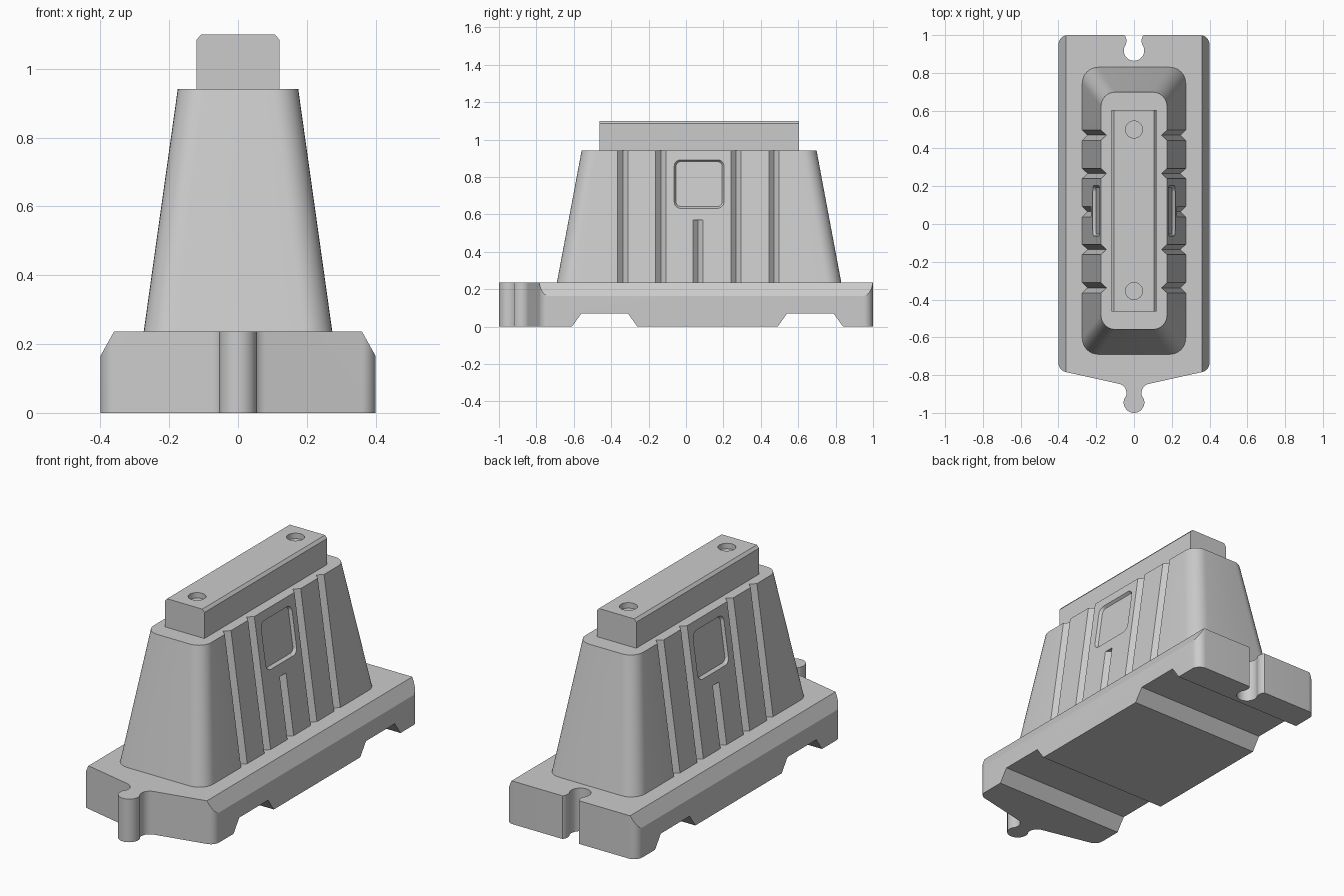
import bpy, bmesh
from math import sin, cos, radians

if "Cube" in bpy.data.objects:
    bpy.data.objects.remove(bpy.data.objects["Cube"])

BASE_TOP, BODY_TOP, BLOCK_TOP = 0.237, 0.942, 1.10


def arc(cx, cy, r, a0, a1, n=10):
    return [(cx + r * cos(radians(a0 + (a1 - a0) * i / n)),
             cy + r * sin(radians(a0 + (a1 - a0) * i / n))) for i in range(n + 1)]


def rounded_rect(cx, cy, hx, hy, r, n=8):
    return (arc(cx + hx - r, cy + hy - r, r, 0, 90, n) + arc(cx - hx + r, cy + hy - r, r, 90, 180, n)
            + arc(cx - hx + r, cy - hy + r, r, 180, 270, n) + arc(cx + hx - r, cy - hy + r, r, 270, 360, n))


def loft(name, rings):
    """Closed solid through rings that have equal point counts."""
    bm = bmesh.new()
    vs = [[bm.verts.new(p) for p in ring] for ring in rings]
    n = len(vs[0])
    for a, b in zip(vs, vs[1:]):
        for i in range(n):
            bm.faces.new((a[i], a[(i + 1) % n], b[(i + 1) % n], b[i]))
    bm.faces.new(vs[0])
    bm.faces.new(vs[-1])
    bmesh.ops.recalc_face_normals(bm, faces=bm.faces)
    me = bpy.data.meshes.new(name)
    bm.to_mesh(me)
    bm.free()
    ob = bpy.data.objects.new(name, me)
    bpy.context.collection.objects.link(ob)
    return ob


def flat(pts, z):
    return [(x, y, z) for x, y in pts]


def cut(ob, cutter):
    cutter.hide_render = True
    mod = ob.modifiers.new("cut", 'BOOLEAN')
    mod.operation, mod.solver, mod.object = 'DIFFERENCE', 'EXACT', cutter
    bpy.ops.object.select_all(action='DESELECT')
    bpy.context.view_layer.objects.active = ob
    ob.select_set(True)
    bpy.ops.object.modifier_apply(modifier=mod.name)
    bpy.data.objects.remove(cutter)


def smooth(ob):
    bpy.ops.object.select_all(action='DESELECT')
    bpy.context.view_layer.objects.active = ob
    ob.select_set(True)
    bpy.ops.object.shade_smooth_by_angle(angle=radians(20))


# Base: half outline with coupling tab (front) and matching notch (back), mirrored
half = (arc(0, -0.945, 0.055, -90, 29) + arc(0.09, -0.895, 0.05, 209 - 5, 102)
        + arc(0.35, -0.735, 0.05, -78, 0) + arc(0.35, 0.95, 0.05, 0, 90)
        + arc(0.09, 0.97, 0.05, 143, 205) + arc(0, 0.918, 0.054, 30, -90))
half[0], half[-1] = (0, half[0][1]), (0, half[-1][1])
outline = half + [(-x, y) for x, y in half[-2:0:-1]]
base = loft("base", [flat(outline, 0), flat(outline, BASE_TOP)])

# Chamfers along the long sides
for s in (-1, 1):
    tri = [(0.4 + 0.02, 0.165 - 0.036), (0.36 - 0.02, BASE_TOP + 0.036), (0.5, BASE_TOP + 0.036), (0.5, 0.129)]
    cut(base, loft("chamfer_cutter", [[(s * x, y, z) for x, z in tri] for y in (-1.2, 1.2)]))

# Forklift slots across the underside
for yc in (-0.435, 0.665):
    trap = [(yc - 0.195, -0.028), (yc + 0.195, -0.028), (yc + 0.125, 0.07), (yc - 0.125, 0.07)]
    cut(base, loft("slot_cutter", [[(x, y, z) for y, z in trap] for x in (-0.6, 0.6)]))
smooth(base)

# Tapered body
body = loft("body", [flat(rounded_rect(0, 0.07, 0.274, 0.76, 0.085), BASE_TOP),
                     flat(rounded_rect(0, 0.07, 0.175, 0.628, 0.075), BODY_TOP)])


def wall(z):
    return 0.274 - 0.099 * (z - BASE_TOP) / (BODY_TOP - BASE_TOP)


# V grooves and recessed panel on both sloping sides
for s in (-1, 1):
    for yc, top in ((-0.338, 1.0), (-0.135, 1.0), (0.065, 0.57), (0.267, 1.0), (0.47, 1.0)):
        rings = [[(s * (wall(z) - 0.029), yc, z), (s * (wall(z) + 0.029), yc - 0.054, z),
                  (s * (wall(z) + 0.029), yc + 0.054, z)] for z in (0.2, top)]
        cut(body, loft("groove_cutter", rings))
    rings = [[(s * (wall(z) + d), y, z) for y, z in
              rounded_rect(0.07, 0.7625, 0.133 + g, 0.130 + g, 0.035 + g)]
             for d, g in ((0.015, 0.01), (-0.015, -0.01))]
    cut(body, loft("panel_cutter", rings))
smooth(body)

# Top block with chamfered long edges and two shallow sockets
sec = [(-0.12, BODY_TOP), (0.12, BODY_TOP), (0.12, BLOCK_TOP - 0.015), (0.107, BLOCK_TOP),
       (-0.107, BLOCK_TOP), (-0.12, BLOCK_TOP - 0.015)]
block = loft("top_block", [[(x, y, z) for x, z in sec] for y in (-0.463, 0.603)])
for yc in (-0.355, 0.5):
    ring = arc(0, yc, 0.045, 0, 360, 32)[:-1]
    cut(block, loft("socket_cutter", [flat(ring, BLOCK_TOP - 0.03), flat(ring, BLOCK_TOP + 0.05)]))
smooth(block)
